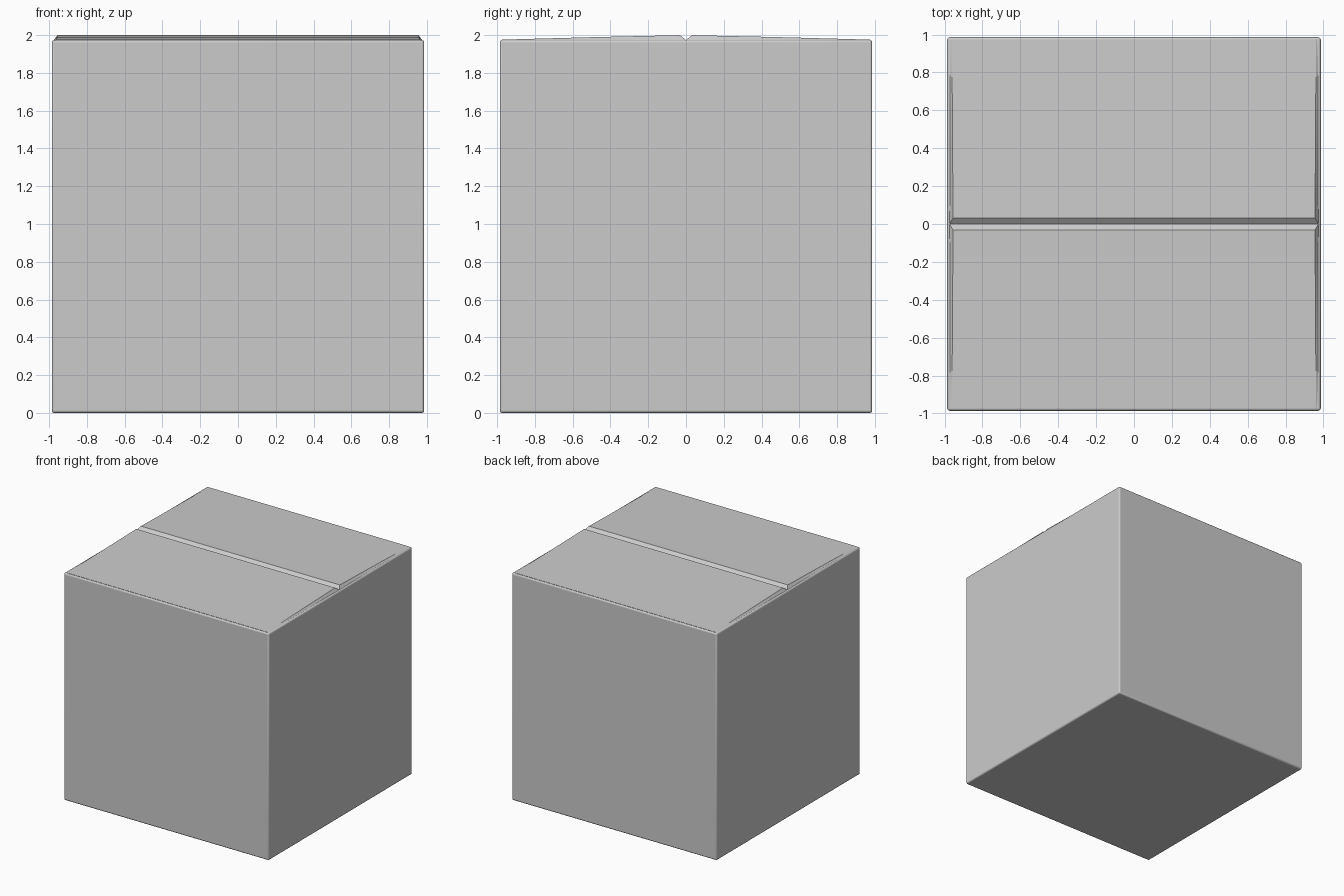
import bpy, bmesh

if "Cube" in bpy.data.objects:
    bpy.data.objects.remove(bpy.data.objects["Cube"])

def finish(obj, width, segments):
    bev = obj.modifiers.new("soft_edges", 'BEVEL')
    bev.width = width
    bev.segments = segments
    bev.limit_method = 'ANGLE'
    bev.angle_limit = 0.6
    bpy.ops.object.select_all(action='DESELECT')
    obj.select_set(True)
    bpy.context.view_layer.objects.active = obj
    bpy.ops.object.shade_smooth_by_angle(angle=0.6)

# Carton body
HALF, TOP = 0.986, 1.974
bpy.ops.mesh.primitive_cube_add(size=1, location=(0, 0, TOP / 2))
body = bpy.context.object
body.name = "carton_body"
body.scale = (2 * HALF, 2 * HALF, TOP)
bpy.ops.object.transform_apply(location=False, rotation=False, scale=True)
finish(body, 0.013, 3)

# Closed lid flaps: each rises slightly to the centre seam, with sloped ends
def flap(name, side):
    # (y, z, half width in x)
    profile = [(0.974, 1.968, 0.978), (0.974, 1.976, 0.962), (0.50, 1.989, 0.958),
               (0.06, 1.999, 0.956), (0.032, 2.0, 0.956),
               (0.001, 1.975, 0.972), (0.001, 1.968, 0.978)]
    bm = bmesh.new()
    rows = [[bm.verts.new((sx * w, side * y, z)) for y, z, w in profile] for sx in (-1, 1)]
    n = len(profile)
    for i in range(n):
        j = (i + 1) % n
        bm.faces.new((rows[0][i], rows[0][j], rows[1][j], rows[1][i]))
    for row in rows:
        # sloped end, triangulated cleanly
        bm.faces.new(row)
    bmesh.ops.triangulate(bm, faces=[f for f in bm.faces if len(f.verts) > 4])
    bmesh.ops.recalc_face_normals(bm, faces=bm.faces)
    mesh = bpy.data.meshes.new(name)
    bm.to_mesh(mesh)
    bm.free()
    obj = bpy.data.objects.new(name, mesh)
    bpy.context.collection.objects.link(obj)
    bpy.ops.object.select_all(action='DESELECT')
    obj.select_set(True)
    bpy.context.view_layer.objects.active = obj
    bpy.ops.object.shade_smooth_by_angle(angle=0.4)

flap("front_flap", -1)
flap("back_flap", 1)
